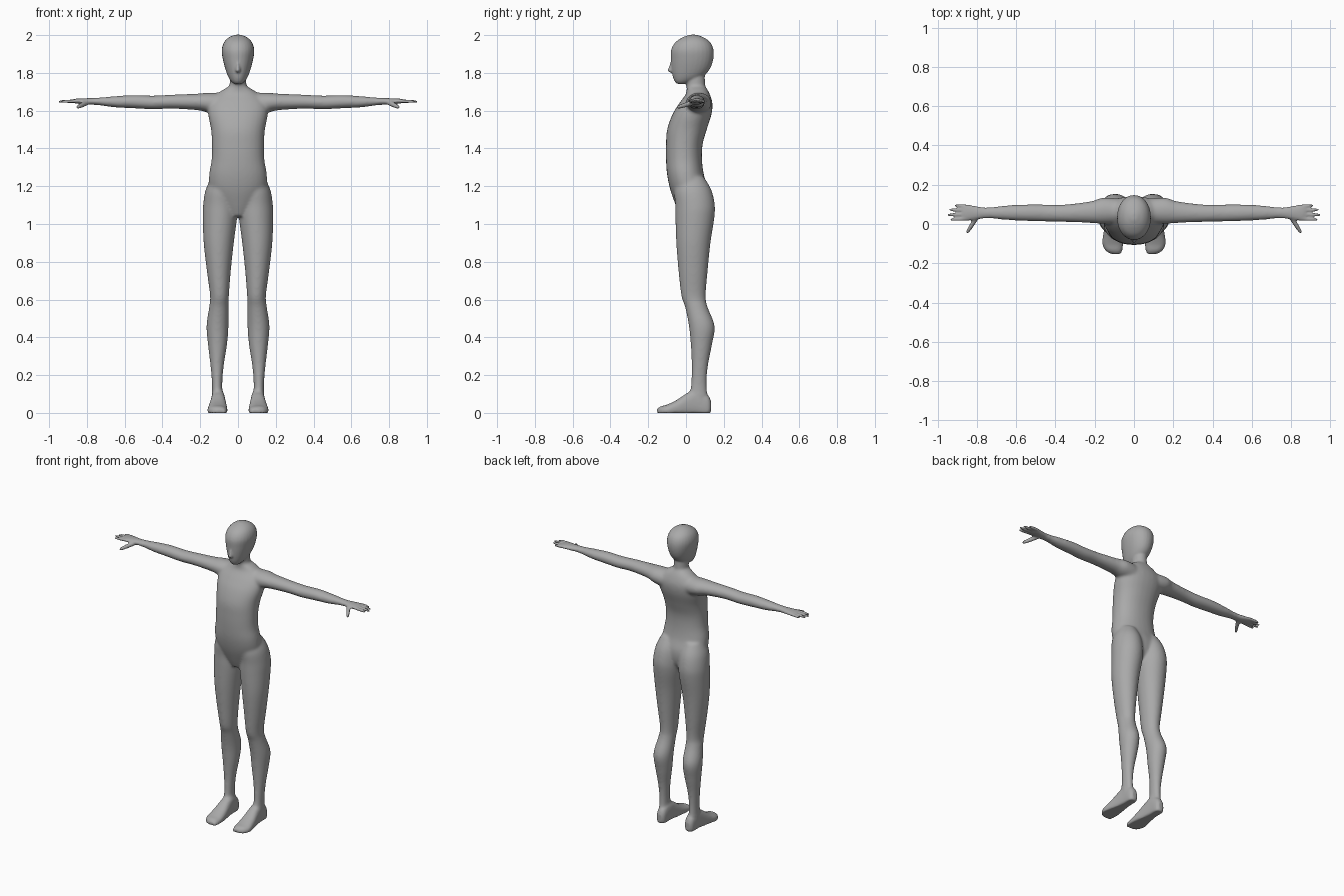
import bpy, bmesh, math
from mathutils import Vector

cube = bpy.data.objects.get("Cube")
if cube:
    bpy.data.objects.remove(cube)

RING = 28      # points round each section
STEPS = 5      # blended rings between two given sections
bm = bmesh.new()


def blend(p0, p1, p2, p3, t):
    """Smooth curve through neighbouring sections, value by value."""
    return [b + t * ((c - a) + t * ((2 * a - 5 * b + 4 * c - d) + t * (3 * (b - c) + d - a))) / 2
            for a, b, c, d in zip(p0, p1, p2, p3)]


def loft(axis, sections, side=1, power=2.0, floor=None):
    """Closed skin through rows of (position, low, high, low, high) along an axis."""
    padded = [sections[0], *sections, sections[-1]]
    rows = [blend(*padded[i:i + 4], s / STEPS)
            for i in range(len(sections) - 1) for s in range(STEPS)]
    rows.append(sections[-1])
    rings = []
    for pos, a0, a1, b0, b1 in rows:
        ring = []
        for k in range(RING):
            ang = math.tau * k / RING
            c, s = math.cos(ang), math.sin(ang)
            u = (a0 + a1) / 2 + (a1 - a0) / 2 * math.copysign(abs(c) ** (2 / power), c)
            v = (b0 + b1) / 2 + (b1 - b0) / 2 * math.copysign(abs(s) ** (2 / power), s)
            x, y, z = {"x": (pos, u, v), "y": (u, pos, v), "z": (u, v, pos)}[axis]
            if floor is not None:
                z = max(z, floor)
            ring.append(bm.verts.new((x * side, y, z)))
        rings.append(ring)
    faces = [bm.faces.new(rings[0]), bm.faces.new(rings[-1])]
    for lower, upper in zip(rings, rings[1:]):
        for k in range(RING):
            n = (k + 1) % RING
            faces.append(bm.faces.new((lower[k], lower[n], upper[n], upper[k])))
    bmesh.ops.recalc_face_normals(bm, faces=faces)


def centred(rows):
    """Turn (height, half width, front, back) into loft sections."""
    return [(z, -w, w, f, b) for z, w, f, b in rows]


def finger(axis, root, tip, thick, side):
    """Tapered digit from root to tip with a rounded end."""
    root, tip = Vector(root), Vector(tip)
    rows = []
    for t, scale in ((0, 1), (.5, .95), (.85, .75), (.97, .5), (1, .2)):
        p, r = root.lerp(tip, t), thick * scale
        if axis == "x":
            rows.append((p.x, p.y - r, p.y + r, p.z - r, p.z + r))
        else:
            rows.append((p.y, p.x - r, p.x + r, p.z - r, p.z + r))
    loft(axis, rows, side)


# Torso, from crotch to the base of the neck
loft("z", centred([
    (1.04, .04, -.03, .07), (1.1, .1, -.055, .11), (1.18, .15, -.083, .118),
    (1.26, .153, -.1, .095), (1.34, .14, -.106, .085), (1.42, .138, -.106, .088),
    (1.5, .143, -.1, .11), (1.58, .158, -.072, .135), (1.64, .155, -.035, .14),
    (1.69, .11, 0, .125), (1.725, .055, .005, .105)]), power=2.2)

# Neck
loft("z", centred([(1.66, .06, .005, .12), (1.72, .047, .003, .104),
                   (1.76, .043, 0, .1), (1.82, .043, 0, .1)]))

# Head with the jaw drawn in to the chin
loft("z", centred([
    (1.742, .02, -.047, 0), (1.755, .036, -.06, .04), (1.78, .052, -.07, .09),
    (1.82, .067, -.077, .126), (1.87, .08, -.08, .144), (1.92, .086, -.079, .146),
    (1.96, .075, -.058, .13), (1.987, .05, -.02, .095), (2.002, .015, .02, .055)]), power=2.1)

# Nose
loft("z", centred([(1.802, .008, -.085, -.05), (1.812, .014, -.098, -.05),
                   (1.83, .01, -.092, -.05), (1.86, .007, -.081, -.05)]))

for side in (1, -1):
    # Leg, from hip to ankle
    loft("z", [
        (1.25, .03, .14, -.04, .095), (1.18, .008, .172, -.062, .135),
        (1.1, .004, .185, -.057, .153), (1.03, .005, .187, -.056, .15),
        (.9, .022, .182, -.052, .13), (.75, .038, .165, -.04, .115),
        (.62, .048, .148, -.025, .105), (.56, .05, .153, -.005, .115),
        (.46, .05, .167, .015, .152), (.36, .058, .159, .025, .138),
        (.25, .075, .146, .03, .117), (.15, .083, .138, .026, .11),
        (.05, .08, .14, .01, .12)], side)

    # Foot, heel to toes, flat underneath
    loft("y", [
        (.133, .09, .12, .01, .06), (.115, .075, .135, -.02, .095),
        (.06, .07, .14, -.02, .13), (.01, .065, .146, -.02, .108),
        (-.05, .058, .156, -.02, .068), (-.1, .056, .161, -.02, .044),
        (-.135, .06, .145, -.02, .034), (-.153, .07, .115, -.01, .02)],
        side, power=2.4, floor=0)

    # Arm and palm
    loft("x", [
        (.07, 0, .13, 1.57, 1.695), (.16, 0, .134, 1.59, 1.695),
        (.22, .005, .116, 1.603, 1.69), (.35, .01, .1, 1.61, 1.685),
        (.45, .012, .1, 1.607, 1.68), (.55, .015, .1, 1.612, 1.683),
        (.65, .02, .095, 1.617, 1.677), (.75, .029, .084, 1.63, 1.668),
        (.8, .023, .09, 1.632, 1.666), (.85, .016, .1, 1.637, 1.664),
        (.875, .02, .098, 1.642, 1.66)], side)

    # Fingers and thumb
    for root_y, tip_y, tip_x in ((.027, .022, .937), (.048, .047, .953),
                                 (.07, .072, .943), (.09, .094, .915)):
        finger("x", (.85, root_y, 1.651), (tip_x, tip_y, 1.648), .0095, side)
    finger("y", (.795, .045, 1.645), (.852, -.048, 1.617), .014, side)

mesh = bpy.data.meshes.new("body")
bm.to_mesh(mesh)
bm.free()
body = bpy.data.objects.new("body", mesh)
bpy.context.collection.objects.link(body)
bpy.context.view_layer.objects.active = body
body.select_set(True)


def apply(kind, **settings):
    mod = body.modifiers.new(kind.lower(), kind)
    for key, value in settings.items():
        setattr(mod, key, value)
    bpy.ops.object.modifier_apply(modifier=mod.name)


# Fuse the parts into one skin, then soften the joins away from hands, face and feet
apply("REMESH", mode="VOXEL", voxel_size=.006)
soft = body.vertex_groups.new(name="soft")
soft.add([v.index for v in body.data.vertices
          if abs(v.co.x) < .74 and .1 < v.co.z < 1.74], 1, "REPLACE")
apply("SMOOTH", factor=.5, iterations=24, vertex_group="soft")
apply("SMOOTH", factor=.5, iterations=3)
bpy.ops.object.shade_smooth()

# Plain grey
grey = bpy.data.materials.new("plain grey")
grey.use_nodes = True
colour = (.4, .4, .4, 1)
grey.diffuse_color = colour
grey.node_tree.nodes["Principled BSDF"].inputs["Base Color"].default_value = colour
body.data.materials.clear()
body.data.materials.append(grey)
